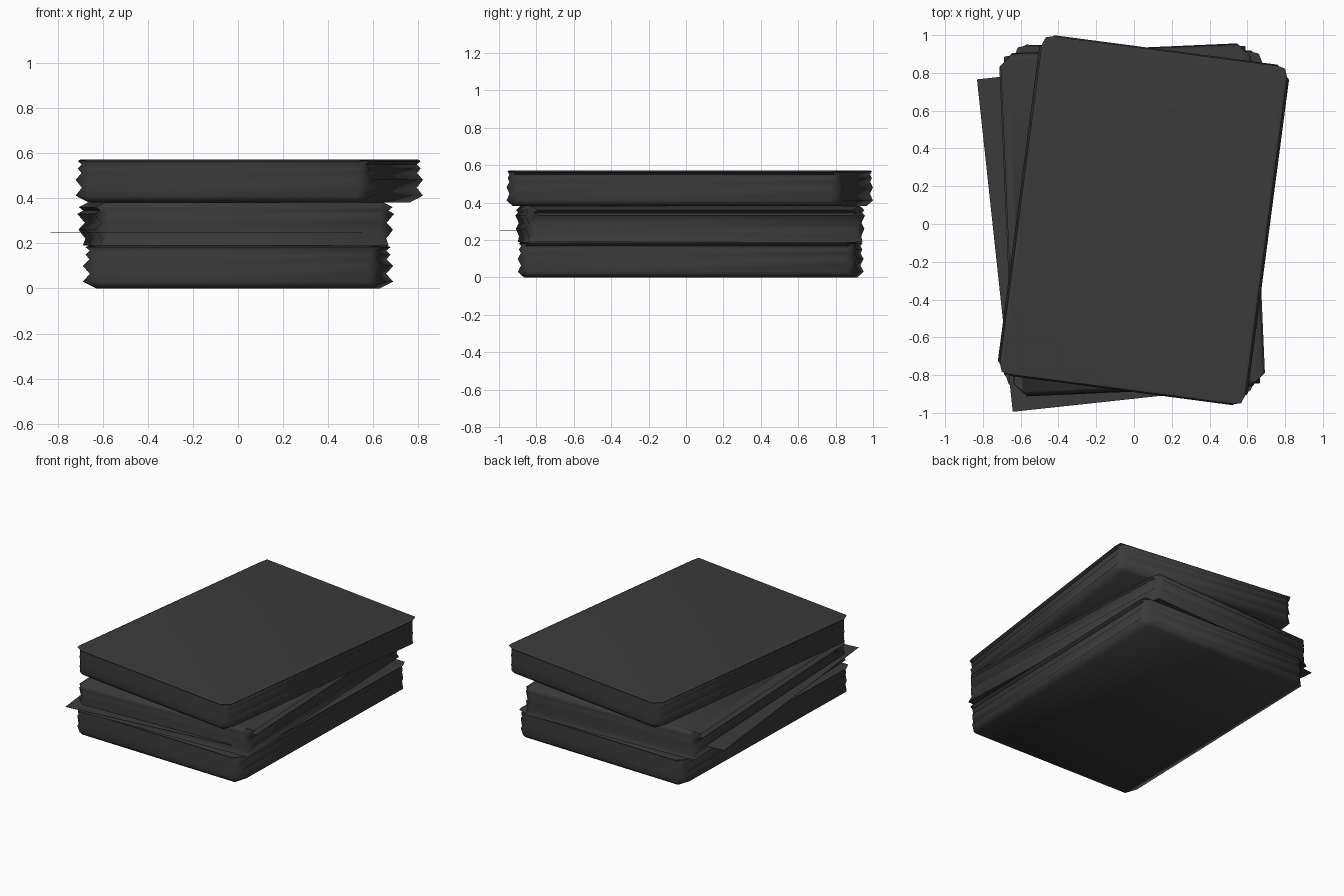
import bpy, bmesh
from math import radians

cube = bpy.data.objects.get("Cube")
if cube:
    bpy.data.objects.remove(cube)

# One dark paper colour for everything
paper = bpy.data.materials.new("charcoal_paper")
paper.use_nodes = True
colour = (0.043, 0.043, 0.043, 1)
paper.diffuse_color = colour
shader = paper.node_tree.nodes["Principled BSDF"]
shader.inputs["Base Color"].default_value = colour
shader.inputs["Roughness"].default_value = 0.9


def finish(bm, name, location, turn):
    """Turn the bmesh into a placed, shaded object."""
    bmesh.ops.recalc_face_normals(bm, faces=bm.faces)
    mesh = bpy.data.meshes.new(name)
    bm.to_mesh(mesh)
    bm.free()
    mesh.materials.append(paper)
    obj = bpy.data.objects.new(name, mesh)
    bpy.context.collection.objects.link(obj)
    obj.location = location
    obj.rotation_euler.z = radians(turn)
    bpy.ops.object.select_all(action="DESELECT")
    obj.select_set(True)
    bpy.context.view_layer.objects.active = obj
    bpy.ops.object.shade_smooth_by_angle(angle=radians(60))
    return obj


def page_ring(bm, z, half_width, cut):
    """Rectangle of one page edge, with its corners cut off."""
    half_depth = 0.875 + (half_width - 0.605) * 0.55
    ring = []
    for sx, sy in ((1, 1), (-1, 1), (-1, -1), (1, -1)):
        pair = [(sx * half_width, sy * (half_depth - cut)),
                (sx * (half_width - cut), sy * half_depth)]
        if sx * sy < 0:
            pair.reverse()
        ring += [bm.verts.new((x, y, z)) for x, y in pair]
    return ring


def bundle(name, profile, location, turn):
    """Stack of uneven pages: rings joined into a ragged side wall."""
    bm = bmesh.new()
    rings = []
    for i, (z, half_width) in enumerate(profile):
        is_cap = i in (0, len(profile) - 1)
        cut = 0.004 if is_cap else max(0.006, (half_width - 0.62) * 1.5)
        rings.append(page_ring(bm, z, half_width, cut))
    for low, high in zip(rings, rings[1:]):
        for i in range(len(low)):
            j = (i + 1) % len(low)
            bm.faces.new((low[i], low[j], high[j], high[i]))
    bm.faces.new(rings[0])
    bm.faces.new(rings[-1])
    return finish(bm, name, location, turn)


# Page edge profiles as height and half width
ragged = [(0, .605), (.03, .667), (.065, .635), (.10, .667), (.13, .637),
          (.15, .655), (.168, .635), (.183, .655), (.19, .64)]
uneven = [(0, .64), (.03, .63), (.07, .662), (.10, .632), (.14, .667),
          (.155, .64), (.17, .66), (.19, .62)]

# Three bundles, each turned a little differently
bundle("bottom_paper_bundle", ragged, (0, 0.025, 0), -1.5)
bundle("middle_paper_bundle", uneven, (-0.01, 0.022, 0.191), 2.5)
bundle("top_paper_bundle", ragged, (0.05, 0.02, 0.382), -7.5)

# Loose sheet sticking out of the middle bundle
sheet = bmesh.new()
bmesh.ops.create_cube(sheet, size=1)
bmesh.ops.scale(sheet, vec=(1.2, 1.77, 0.002), verts=sheet.verts)
finish(sheet, "loose_sheet", (-0.14, -0.05, 0.25), 6.15)
